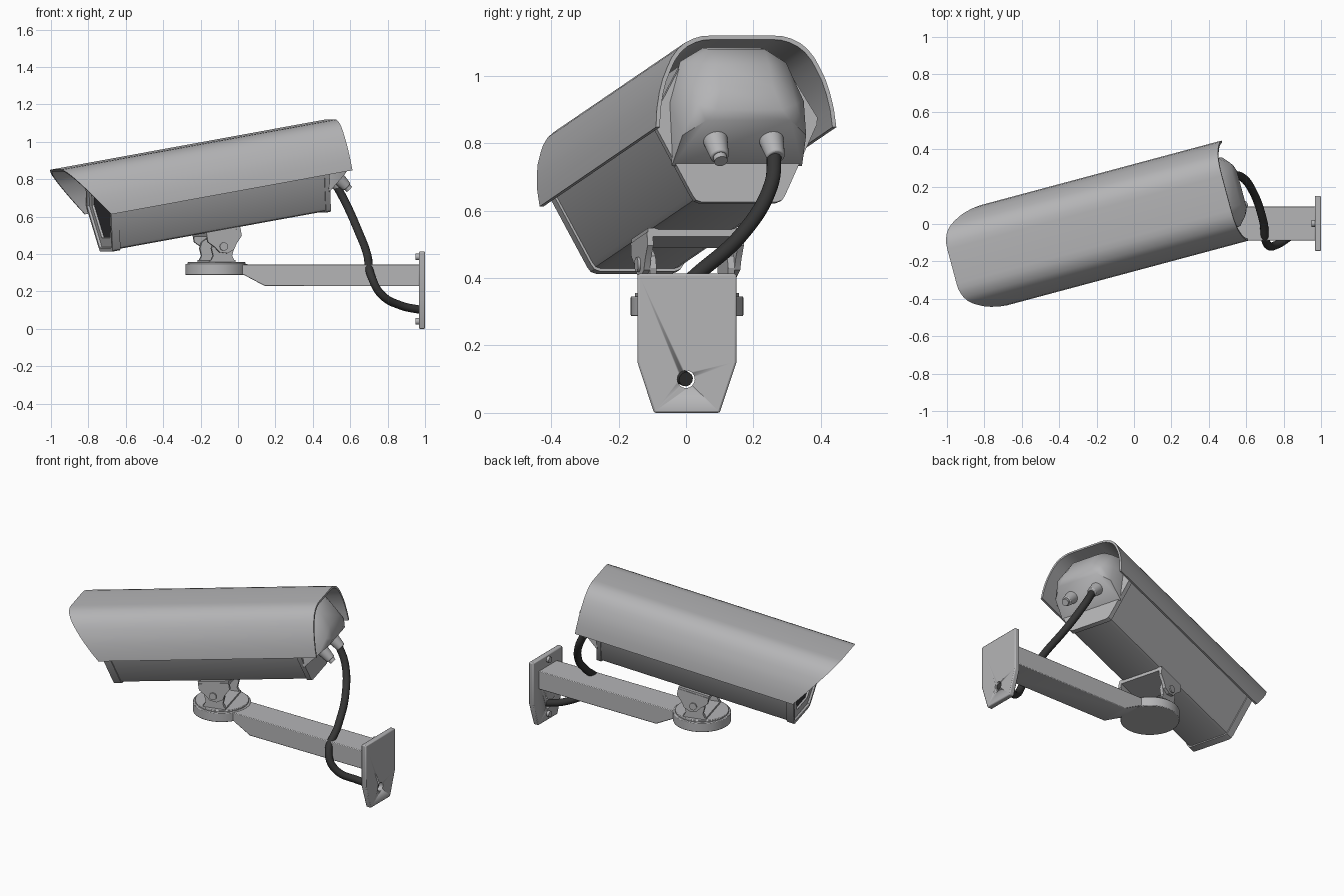
import bpy, bmesh, math
from mathutils import Matrix, Vector

if "Cube" in bpy.data.objects:
    bpy.data.objects.remove(bpy.data.objects["Cube"])


def material(name, rgb):
    m = bpy.data.materials.new(name)
    m.diffuse_color = (*rgb, 1)
    m.use_nodes = True
    m.node_tree.nodes["Principled BSDF"].inputs["Base Color"].default_value = m.diffuse_color
    return m


GREY = material("grey_metal", (0.46, 0.46, 0.47))
BLACK = material("black_rubber", (0.035, 0.035, 0.035))
GLASS = material("dark_glass", (0.04, 0.04, 0.045))

CX, CY = -0.115, 0.003                      # pivot of the mount
YAW = Matrix.Translation((CX, CY, 0)) @ Matrix.Rotation(math.radians(15), 4, 'Z')
# camera frame: x runs backwards along the housing, z = 0 is its underside
CAM = YAW @ Matrix.Translation((0, 0, 0.52)) @ Matrix.Rotation(math.radians(-10), 4, 'Y')
I = Matrix.Identity(4)


def finish(name, bm, mat, M=I, bevel=0, segs=2, angle=30):
    bmesh.ops.recalc_face_normals(bm, faces=bm.faces)
    me = bpy.data.meshes.new(name)
    bm.to_mesh(me)
    bm.free()
    me.transform(M)
    me.materials.append(mat)
    ob = bpy.data.objects.new(name, me)
    bpy.context.collection.objects.link(ob)
    bpy.context.view_layer.objects.active = ob
    ob.select_set(True)
    bpy.ops.object.shade_smooth_by_angle(angle=math.radians(angle))
    ob.select_set(False)
    if bevel:
        b = ob.modifiers.new("bevel", 'BEVEL')
        b.width, b.segments, b.limit_method = bevel, segs, 'ANGLE'
        b.angle_limit = math.radians(25)
    return ob


def prism_bm(pts, a, b, axis='x'):
    """Extrude a closed outline from a to b; a may depend on the second coordinate."""
    bm = bmesh.new()
    rings = []
    for end in (a, b):
        ring = []
        for p, q in pts:
            e = end(q) if callable(end) else end
            ring.append(bm.verts.new((e, p, q) if axis == 'x' else (p, e, q)))
        rings.append(ring)
        bm.faces.new(ring)
    n = len(pts)
    for i in range(n):
        j = (i + 1) % n
        bm.faces.new((rings[0][i], rings[0][j], rings[1][j], rings[1][i]))
    bmesh.ops.recalc_face_normals(bm, faces=bm.faces)
    return bm


def cone(name, base, direction, r1, r2, length, mat=GREY, M=I, bevel=0, n=48):
    d = Vector(direction).normalized()
    T = (Matrix.Translation(Vector(base) + d * length / 2)
         @ d.to_track_quat('Z', 'Y').to_matrix().to_4x4())
    bm = bmesh.new()
    bmesh.ops.create_cone(bm, cap_ends=True, segments=n, radius1=r1, radius2=r2,
                          depth=length, matrix=T)
    return finish(name, bm, mat, M, bevel)


def mirrored(half):
    return half + [(-p, q) for p, q in reversed(half)]


# --- housing: six-sided body with end frames
hexa = mirrored([(0.115, 0.0), (0.132, 0.006), (0.142, 0.02), (0.25, 0.235),
                 (0.252, 0.255), (0.15, 0.43)])
slim = [(p * 0.97, 0.22 + (q - 0.22) * 0.965) for p, q in hexa]
finish("housing_body", prism_bm(slim, -0.585, 0.6), GREY, CAM)
finish("rear_frame", prism_bm(hexa, 0.58, 0.608), GREY, CAM)

# front frame with recessed window
bm = prism_bm(hexa, -0.62, -0.575)
face = min(bm.faces, key=lambda f: f.calc_center_median().x)
bmesh.ops.inset_region(bm, faces=[face], thickness=0.02)
bmesh.ops.inset_region(bm, faces=[face], thickness=0.004, depth=-0.012)
bmesh.ops.inset_region(bm, faces=[face], thickness=0.05)
bmesh.ops.inset_region(bm, faces=[face], thickness=0.004, depth=-0.012)
face.material_index = 1
finish("front_frame", bm, GREY, CAM).data.materials.append(GLASS)

# --- sun hood: curved sheet, raked at the front
arch = mirrored([(0.277, 0.205), (0.272, 0.26), (0.262, 0.31), (0.25, 0.35),
                 (0.234, 0.386), (0.219, 0.415), (0.199, 0.441), (0.177, 0.459),
                 (0.15, 0.472), (0.125, 0.479), (0.095, 0.481)])
inner = [(p * 0.957, 0.205 + (q - 0.205) * 0.957) for p, q in reversed(arch)]
finish("sun_hood", prism_bm(arch + inner, lambda w: -0.63 - (w - 0.205) * 0.68, 0.725),
       GREY, CAM)

# --- bulging rear cap
bm = bmesh.new()
for u, v, w in [(0.6, 0.09, 0.465), (0.6, 0.16, 0.425), (0.6, 0.2, 0.3), (0.6, 0.2, 0.11),
                (0.66, 0.085, 0.452), (0.66, 0.15, 0.41), (0.69, 0.19, 0.29),
                (0.70, 0.19, 0.185), (0.72, 0.08, 0.395), (0.755, 0.08, 0.32),
                (0.75, 0.15, 0.27), (0.77, 0.1, 0.25), (0.755, 0.13, 0.22)]:
    for s in (-1, 1):
        bm.verts.new((u, v * s, w))
bmesh.ops.convex_hull(bm, input=bm.verts)
finish("rear_cap", bm, GREY, CAM, angle=42)

# cable glands on the slanted underside of the cap
for s, side in ((-1, "left"), (1, "right")):
    d = (0.587, 0, -0.81)
    cone(f"cable_gland_{side}", (0.685, 0.086 * s, 0.175), d, 0.037, 0.027, 0.075, M=CAM, bevel=0.004)
cone("gland_plug", (0.725, -0.086, 0.12), d, 0.02, 0.02, 0.025, M=CAM)

# --- cable
start = CAM @ Vector((0.715, 0.086, 0.134))
path = [start, (0.575, 0.252, 0.675), (0.64, 0.165, 0.53), (0.69, 0.02, 0.4),
        (0.715, -0.112, 0.275), (0.765, -0.11, 0.185), (0.87, -0.045, 0.125), (0.985, 0.0, 0.1)]
cu = bpy.data.curves.new("cable", 'CURVE')
cu.dimensions = '3D'
cu.bevel_depth, cu.bevel_resolution, cu.resolution_u = 0.022, 4, 8
cu.use_fill_caps = True
sp = cu.splines.new('BEZIER')
sp.bezier_points.add(len(path) - 1)
for bp, p in zip(sp.bezier_points, path):
    bp.co = p
    bp.handle_left_type = bp.handle_right_type = 'AUTO'
cu.materials.append(BLACK)
cable = bpy.data.objects.new("cable", cu)
bpy.context.collection.objects.link(cable)
cable.select_set(True)
bpy.context.view_layer.objects.active = cable
bpy.ops.object.convert(target='MESH')
cable.select_set(False)

# --- swivel bracket: upper channel on the housing, lower lugs on the disc
finish("channel_top", prism_bm([(-0.145, -0.014), (0.145, -0.014), (0.145, 0.012), (-0.145, 0.012)],
                               -0.095, 0.095), GREY, CAM)
flange = [(-0.095, 0.0), (-0.095, -0.04), (-0.06, -0.075), (-0.04, -0.105), (0.0, -0.118),
          (0.04, -0.105), (0.06, -0.075), (0.095, -0.04), (0.095, 0.0)]
lug = [(-0.07, 0.355), (-0.052, 0.39), (-0.062, 0.43), (-0.05, 0.465), (-0.02, 0.485),
       (0.02, 0.485), (0.05, 0.465), (0.062, 0.43), (0.052, 0.39), (0.07, 0.355)]
for s, side in ((-1, "near"), (1, "far")):
    finish(f"channel_flange_{side}", prism_bm(flange, 0.13 * s, 0.148 * s, 'y'), GREY, CAM)
    finish(f"mount_lug_{side}", prism_bm(lug, 0.11 * s, 0.13 * s, 'y'), GREY, YAW)
    cone(f"pivot_bolt_{side}", (0, 0.11 * s, 0.44), (0, s, 0), 0.022, 0.022, 0.046, M=YAW, n=24)
finish("lug_base", prism_bm([(-0.13, 0.35), (0.13, 0.35), (0.13, 0.367), (-0.13, 0.367)],
                            -0.07, 0.07), GREY, YAW)

# --- round pad and arm
cone("round_pad", (CX, CY, 0.287), (0, 0, 1), 0.167, 0.167, 0.059, bevel=0.004, n=64)
cone("turning_disc", (CX, CY, 0.344), (0, 0, 1), 0.155, 0.155, 0.012, bevel=0.003, n=64)
finish("arm", prism_bm([(0.97, 0.343), (0.97, 0.228), (0.145, 0.228), (0.03, 0.289),
                        (-0.02, 0.289), (-0.02, 0.343)], -0.088, 0.094, 'y'),
       GREY, bevel=0.004)

# --- wall plate with cable hole and bolts
plate = finish("wall_plate", prism_bm([(-0.095, 0), (0.1, 0), (0.15, 0.15), (0.15, 0.413),
                                       (-0.144, 0.413), (-0.144, 0.15)], 0.967, 1.0),
               GREY, bevel=0.006)
cutter = cone("hole_cutter", (0.9, 0, 0.1), (1, 0, 0), 0.026, 0.026, 0.2, n=32)
cutter.hide_render = True
cutter.hide_set(True)
cut = plate.modifiers.new("cable_hole", 'BOOLEAN')
cut.object, cut.operation, cut.solver = cutter, 'DIFFERENCE', 'EXACT'
for z, where in ((0.385, "top"), (0.04, "bottom")):
    cone(f"plate_bolt_{where}", (0.97, CY, z), (-1, 0, 0), 0.018, 0.018, 0.02, n=24)
